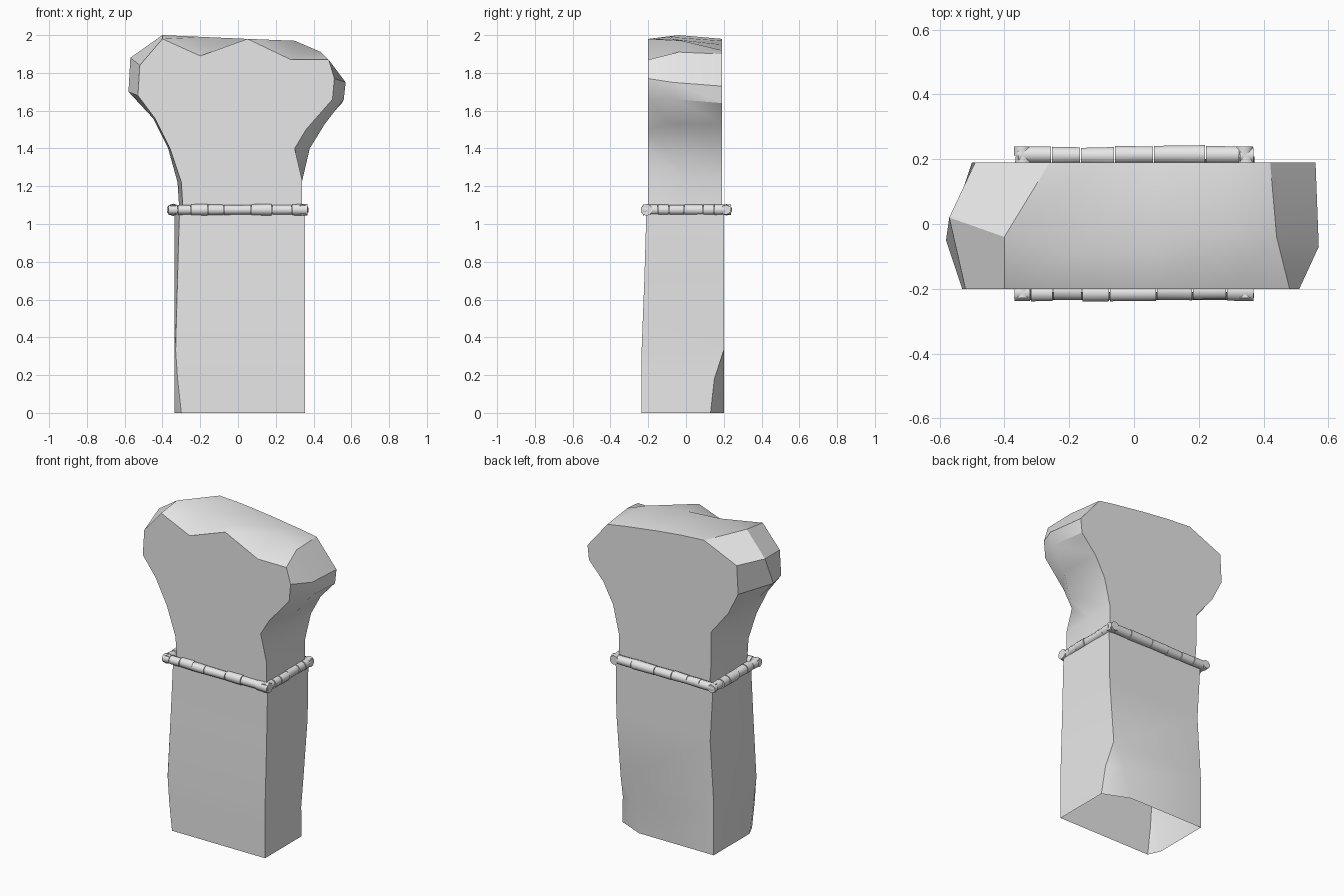
import bpy, bmesh, math, random
from mathutils import Vector, Matrix

random.seed(4)
cube = bpy.data.objects.get("Cube")
if cube:
    bpy.data.objects.remove(cube, do_unlink=True)

# One plain grey for every part
grey = bpy.data.materials.new("stone_grey")
grey.use_nodes = True
colour = (0.8, 0.8, 0.8, 1)
grey.diffuse_color = colour
grey.node_tree.nodes["Principled BSDF"].inputs["Base Color"].default_value = colour


def finish(bm, name, angle):
    """Turn a bmesh into a named, shaded object."""
    mesh = bpy.data.meshes.new(name)
    bm.to_mesh(mesh)
    bm.free()
    mesh.materials.append(grey)
    obj = bpy.data.objects.new(name, mesh)
    bpy.context.collection.objects.link(obj)
    bpy.ops.object.select_all(action="DESELECT")
    obj.select_set(True)
    bpy.context.view_layer.objects.active = obj
    bpy.ops.object.shade_smooth_by_angle(angle=math.radians(angle))
    return obj


def loft(bm, rings, closed):
    """Bridge successive rows of points with quads and return the rows."""
    rows = [[bm.verts.new(Vector(p) / 100) for p in ring] for ring in rings]
    count = len(rows[0])
    for low, high in zip(rows, rows[1:]):
        for i in range(count if closed else count - 1):
            j = (i + 1) % count
            bm.faces.new((low[i], low[j], high[j], high[i]))
    return rows


def tidy(bm):
    bmesh.ops.remove_doubles(bm, verts=bm.verts, dist=0.002)
    bmesh.ops.recalc_face_normals(bm, faces=bm.faces)


# Shaft: worn rectangular sleeve, open underneath (height, then x, y corners)
shaft_rows = [
    (0, [(-30, -23.5), (35.5, -23.5), (35.5, 13), (19, 20), (-33.5, 20), (-33.5, -16)]),
    (18, [(-32, -23.5), (35.5, -23.5), (34, 15), (24, 20), (-33.5, 20), (-33.5, -20)]),
    (33, [(-33, -23.5), (35.5, -23.5), (32, 20), (31, 20), (-33.5, 20), (-33.5, -23)]),
    (72, [(-32, -22), (35.5, -22), (35, 20), (34, 20), (-31, 20), (-33.5, -12)]),
    (106, [(-31, -21), (35.5, -21), (35.5, 20), (34, 20), (-33, 20), (-33.5, -12)]),
]
bm = bmesh.new()
loft(bm, [[(x, y, z) for x, y in row] for z, row in shaft_rows], True)
tidy(bm)
finish(bm, "shaft", 30)

# Head: flared block; each outline point has front x z, middle x y z, back x z
FRONT, BACK = -20, 19
outline = [
    (-29, 106, -31, 0, 106, -30, 106), (-30, 122, -32, 0, 122, -31, 122),
    (-36, 140, -37, -5, 140, -31, 141), (-44, 156, -45, -10, 156, -43, 156),
    (-53, 168, -58, -5, 170, -50, 170), (-52, 184, -57, 2, 188, -49, 188),
    (-40, 198, -40, -4, 200, -26, 198), (-20, 189, -18, -9, 199, -10, 197),
    (5, 198, 5, -8, 198, 8, 195), (28, 187, 30, -2, 197, 30, 192),
    (48, 187, 44, -4, 191, 42, 190), (51, 177, 57, -7, 175, 56, 173),
    (50, 166, 56, -5, 166, 55, 164), (36, 150, 46, -8, 153, 45, 153),
    (30, 140, 38, -12, 140, 38, 140), (34, 123, 34, 0, 123, 34, 123),
    (34, 106, 34, 0, 106, 34, 106),
]
bm = bmesh.new()
front, middle, back = loft(bm, [
    [(p[0], FRONT, p[1]) for p in outline],
    [p[2:5] for p in outline],
    [(p[5], BACK, p[6]) for p in outline],
], False)
bm.faces.new(front)
bm.faces.new(back)
tidy(bm)
finish(bm, "head", 32)


# Collar: short barrels laid end to end round the joint
def barrel(bm, start, end):
    """Slightly irregular drum between two points."""
    axis = end - start
    turn = axis.to_track_quat("Z", "Y").to_matrix().to_4x4()
    radius = random.uniform(0.026, 0.03)
    made = bmesh.ops.create_cone(
        bm, cap_ends=True, segments=10, radius1=radius,
        radius2=radius + random.uniform(-0.003, 0.003), depth=axis.length - 0.003,
        matrix=Matrix.Translation((start + end) / 2) @ turn)
    return made["verts"]


def run(name, cuts, place):
    bm = bmesh.new()
    for a, b in zip(cuts, cuts[1:]):
        wobble = random.uniform(-0.5, 0.5)
        barrel(bm, Vector(place(a, wobble)) / 100, Vector(place(b, wobble)) / 100)
    finish(bm, name, 40)


HEIGHT = 107.5
side_cuts = [-23, -20, -15, -9, -1, 9, 15, 21, 24]
run("collar_front", [-37, -32, -25, -16, -7.5, 7, 18, 28.5, 37],
    lambda t, w: (t, -21 + w, HEIGHT))
run("collar_back", [-36, -25.5, -16.5, -6, 6, 22, 32.5, 37],
    lambda t, w: (t, 21 + w, HEIGHT))
run("collar_left", side_cuts, lambda t, w: (34.5 + w, t, HEIGHT))
run("collar_right", side_cuts, lambda t, w: (-34.5 + w, t, HEIGHT))
